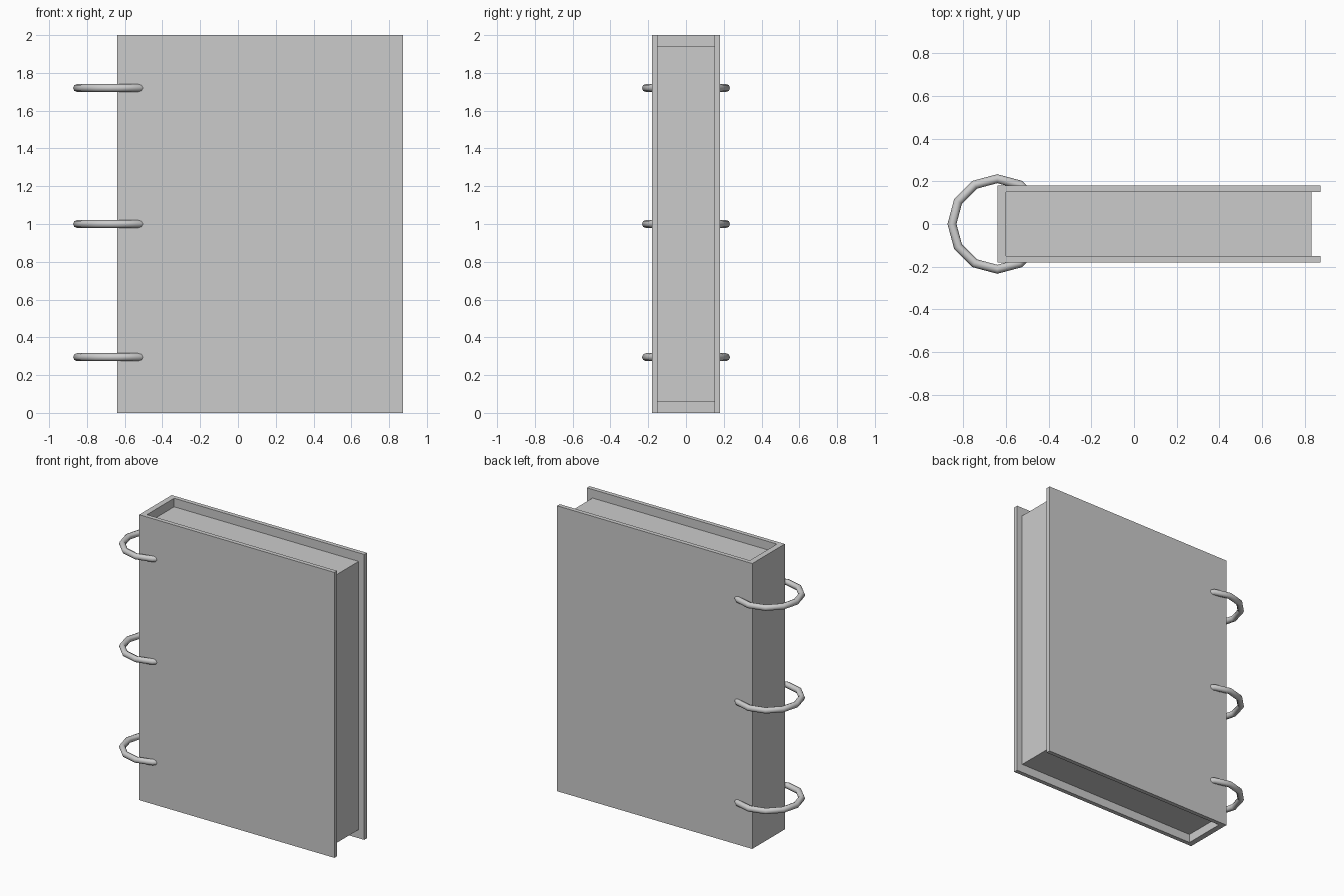
import bpy, bmesh
from math import radians

if "Cube" in bpy.data.objects:
    bpy.data.objects.remove(bpy.data.objects["Cube"])


def prism(name, outline, z0, z1):
    """Extrude a flat xy outline from z0 up to z1."""
    bm = bmesh.new()
    face = bm.faces.new([bm.verts.new((x, y, z0)) for x, y in outline])
    top = bmesh.ops.extrude_face_region(bm, geom=[face])["geom"]
    verts = [v for v in top if isinstance(v, bmesh.types.BMVert)]
    bmesh.ops.translate(bm, verts=verts, vec=(0, 0, z1 - z0))
    bmesh.ops.recalc_face_normals(bm, faces=bm.faces)
    mesh = bpy.data.meshes.new(name)
    bm.to_mesh(mesh)
    bm.free()
    obj = bpy.data.objects.new(name, mesh)
    bpy.context.collection.objects.link(obj)
    return obj


SPINE, EDGE = -0.64, 0.873      # back and fore edge of the cover
HALF, BOARD = 0.18, 0.03        # half thickness, board thickness
INNER = HALF - BOARD

# Cover: spine and two boards as one U-shaped profile
prism("cover", [(SPINE, -HALF), (EDGE, -HALF), (EDGE, -INNER), (-0.60, -INNER),
                (-0.60, INNER), (EDGE, INNER), (EDGE, HALF), (SPINE, HALF)], 0, 2)

# Page block, set in from the cover edges
prism("pages", [(-0.60, -INNER), (0.83, -INNER), (0.83, INNER), (-0.60, INNER)],
      0.06, 1.94)

# Three binding rings through the boards
for name, z in (("ring_bottom", 0.295), ("ring_middle", 1.0), ("ring_top", 1.72)):
    bpy.ops.mesh.primitive_torus_add(location=(SPINE, 0, z), major_segments=12,
                                     minor_segments=8, major_radius=0.212,
                                     minor_radius=0.021)
    ring = bpy.context.object
    ring.name = name
    bpy.ops.object.shade_smooth_by_angle(angle=radians(50))
